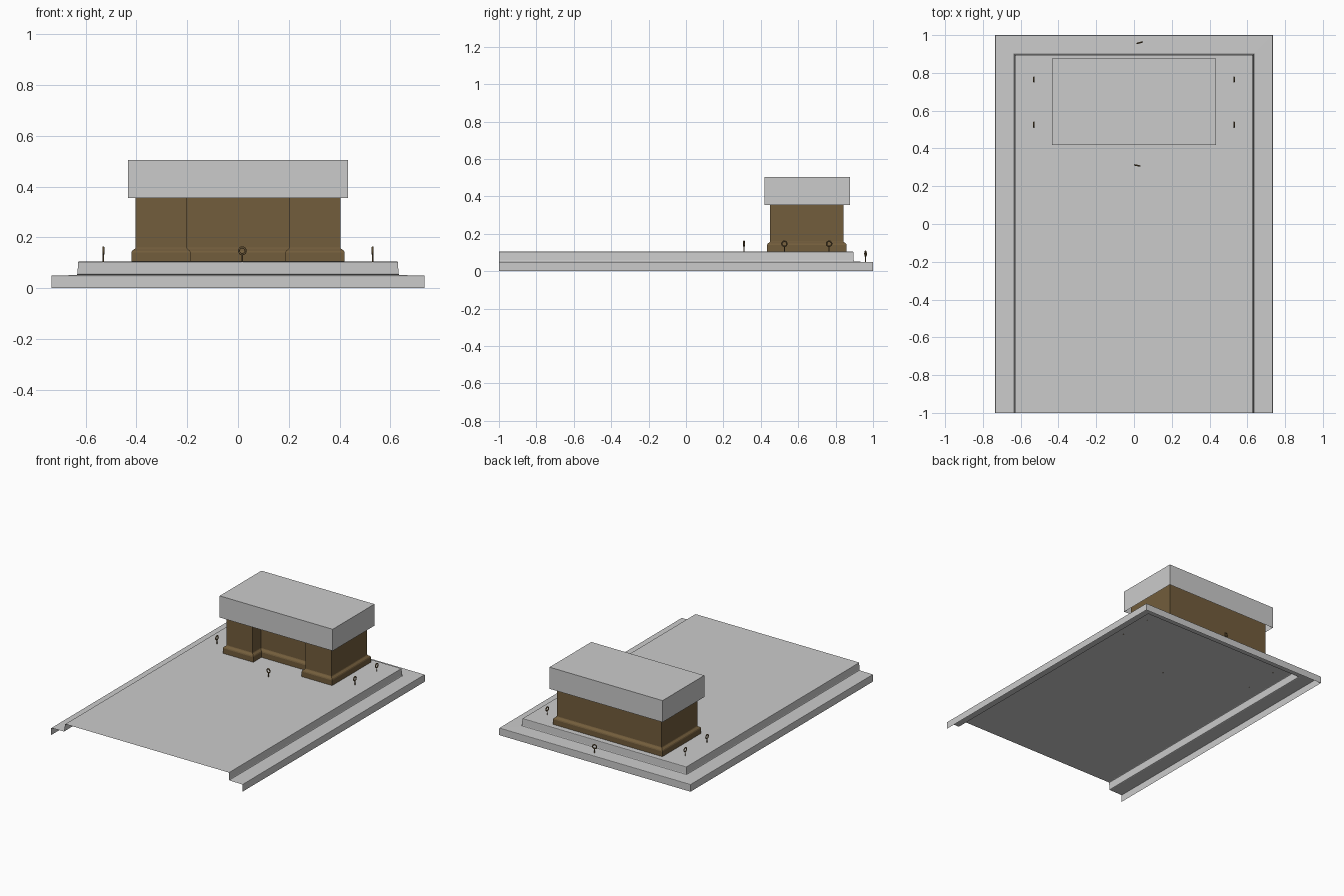
import bpy, bmesh, math
from mathutils import Vector

if "Cube" in bpy.data.objects:
    bpy.data.objects.remove(bpy.data.objects["Cube"])

BROWN = bpy.data.materials.new("bronze_brown")
BROWN.diffuse_color = (0.17, 0.11, 0.045, 1)
BROWN.use_nodes = True
BROWN.node_tree.nodes["Principled BSDF"].inputs["Base Color"].default_value = BROWN.diffuse_color


def loft(name, rings, closed=True, cap=False, mat=None):
    """Skin successive rings of points; optionally cap the last ring."""
    bm = bmesh.new()
    vs = [[bm.verts.new(p) for p in r] for r in rings]
    n = len(rings[0])
    for a, b in zip(vs, vs[1:]):
        for i in range(n if closed else n - 1):
            j = (i + 1) % n
            bm.faces.new((a[i], a[j], b[j], b[i]))
    if cap:
        bm.faces.new(vs[-1])
    bmesh.ops.recalc_face_normals(bm, faces=bm.faces)
    # open shells: make sure the cap looks up
    if cap:
        bm.faces.ensure_lookup_table()
        if bm.faces[-1].normal.z < 0:
            bmesh.ops.reverse_faces(bm, faces=bm.faces)
    me = bpy.data.meshes.new(name)
    bm.to_mesh(me)
    bm.free()
    ob = bpy.data.objects.new(name, me)
    bpy.context.collection.objects.link(ob)
    if mat:
        me.materials.append(mat)
    return ob


# Stepped base sheet: profile (inset, height) around three sides, open front and bottom
steps = [(0, 0), (0, 0.046), (0.001, 0.049), (0.004, 0.05), (0.097, 0.051),
         (0.101, 0.053), (0.103, 0.057), (0.105, 0.1), (0.106, 0.103), (0.109, 0.105)]
loft("stepped_base", [[(-0.735 + o, -1, z), (-0.735 + o, 1 - o, z),
                       (0.735 - o, 1 - o, z), (0.735 - o, -1, z)] for o, z in steps],
     closed=False, cap=True)

# Pedestal walls with moulded skirting: recessed plan (x, y, offset signs)
plan = [(-0.403, 0.45, -1, -1), (-0.203, 0.45, 1, -1), (-0.203, 0.54, 1, -1),
        (0.203, 0.54, -1, -1), (0.203, 0.45, -1, -1), (0.403, 0.45, 1, -1),
        (0.403, 0.842, 1, 1), (-0.403, 0.842, -1, 1)]
skirt = [(0.017, 0.105), (0.017, 0.14), (0.014, 0.147), (0.002, 0.156), (0, 0.16), (0, 0.5)]
loft("pedestal_walls", [[(x + sx * o, y + sy * o, z) for x, y, sx, sy in plan]
                        for o, z in skirt], mat=BROWN)

# Box lid, open underneath
loft("lid", [[(-0.434, 0.419, z), (0.434, 0.419, z), (0.434, 0.877, z), (-0.434, 0.877, z)]
             for z in (0.355, 0.505)], cap=True)


def eye_pin(name, x, y, z, angle):
    """Ring on a thin stem; the ring plane is vertical along the given angle."""
    R, r, stem_r, h = 0.0135, 0.0038, 0.0026, 0.042
    d = Vector((math.cos(angle), math.sin(angle), 0))
    side = Vector((-d.y, d.x, 0))
    c = Vector((x, y, z + h))
    rings = []
    for i in range(25):
        t = math.tau * i / 24
        out = d * math.cos(t) + Vector((0, 0, math.sin(t)))
        rings.append([c + out * (R + r * math.cos(k * math.tau / 8))
                      + side * r * math.sin(k * math.tau / 8) for k in range(8)])
    ring = loft(name + "_ring", rings, mat=BROWN)
    stem = loft(name + "_stem", [[(x + stem_r * math.cos(k * math.tau / 10),
                                   y + stem_r * math.sin(k * math.tau / 10), zz)
                                  for k in range(10)]
                                 for zz in (z - 0.002, z + h - R)], cap=True, mat=BROWN)
    bpy.ops.object.select_all(action='DESELECT')
    for o in (ring, stem):
        o.select_set(True)
    bpy.context.view_layer.objects.active = ring
    bpy.ops.object.shade_smooth_by_angle(angle=math.radians(50))


# Eye pins at the sides, front and back
for side, sx in (("left", -1), ("right", 1)):
    for end, y in (("front", 0.526), ("back", 0.765)):
        eye_pin(f"{side}_{end}_pin", sx * 0.53, y, 0.105, math.pi / 2)
eye_pin("front_pin", 0.017, 0.31, 0.105, math.radians(-12))
eye_pin("back_pin", 0.03, 0.96, 0.051, math.radians(15))
